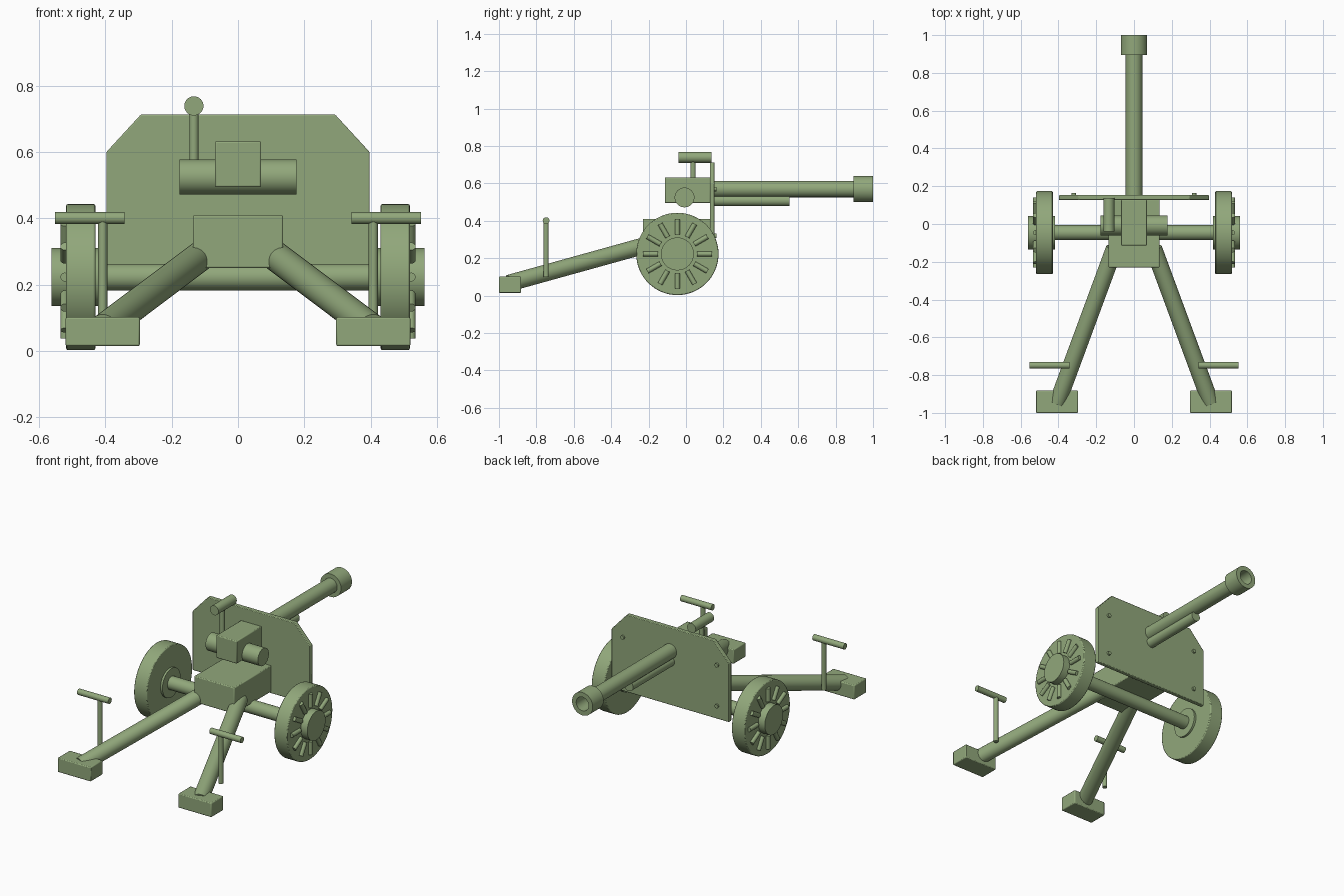
import bpy, bmesh, math
from mathutils import Vector

if "Cube" in bpy.data.objects:
    bpy.data.objects.remove(bpy.data.objects["Cube"])

green = bpy.data.materials.new("olive green")
green.diffuse_color = (0.285, 0.39, 0.198, 1)
green.use_nodes = True
green.node_tree.nodes["Principled BSDF"].inputs["Base Color"].default_value = green.diffuse_color


def finish(name, bm, bevel=0.0):
    bmesh.ops.recalc_face_normals(bm, faces=bm.faces)
    me = bpy.data.meshes.new(name)
    bm.to_mesh(me)
    bm.free()
    me.materials.append(green)
    ob = bpy.data.objects.new(name, me)
    bpy.context.collection.objects.link(ob)
    if bevel:
        mod = ob.modifiers.new("bevel", 'BEVEL')
        mod.width = bevel
        mod.segments = 2
        mod.limit_method = 'ANGLE'
    return ob


def box(name, lo, hi, bevel=0.005):
    bm = bmesh.new()
    bmesh.ops.create_cube(bm, size=1)
    for v in bm.verts:
        v.co = Vector([(a + b) / 2 + c * (b - a) for a, b, c in zip(lo, hi, v.co)])
    return finish(name, bm, bevel)


def add_rod(bm, a, b, r, n=32):
    a, b = Vector(a), Vector(b)
    res = bmesh.ops.create_cone(bm, cap_ends=True, segments=n, radius1=r,
                                radius2=r, depth=(b - a).length)
    rot = (b - a).to_track_quat('Z', 'Y')
    for v in res['verts']:
        v.co = rot @ v.co + (a + b) / 2


def rod(name, a, b, r, n=32, bevel=0.0):
    bm = bmesh.new()
    add_rod(bm, a, b, r, n)
    return finish(name, bm, bevel)


def lathe_y(name, profile, z, n=40):
    """Spin (radius, y) points around a lengthwise axis at height z."""
    bm = bmesh.new()
    verts = [bm.verts.new((r, y, z)) for r, y in profile]
    edges = [bm.edges.new(p) for p in zip(verts, verts[1:])]
    bmesh.ops.spin(bm, geom=verts + edges, cent=(0, 0, z), axis=(0, 1, 0),
                   angle=2 * math.pi, steps=n)
    bmesh.ops.remove_doubles(bm, verts=bm.verts, dist=1e-5)
    return finish(name, bm)


# Gun body: carriage, breech, trunnion
box("carriage", (-0.136, -0.23, 0.25), (0.136, 0.13, 0.41))
box("breech", (-0.07, -0.113, 0.494), (0.07, 0.13, 0.632))
rod("trunnion", (-0.177, -0.008, 0.525), (0.177, -0.008, 0.525), 0.053)

# Barrel with hollow muzzle, recoil cylinder below
lathe_y("barrel", [(0, 0.12), (0.044, 0.12), (0.044, 0.895), (0.07, 0.895),
                   (0.07, 1.0), (0.042, 1.0), (0.042, 0.9), (0, 0.9)], 0.57)
rod("recoil_cylinder", (0, 0.13, 0.508), (0, 0.553, 0.508), 0.03)

# Sight
rod("sight_post", (-0.133, 0.038, 0.53), (-0.133, 0.038, 0.735), 0.014, 20)
rod("sight_tube", (-0.133, -0.04, 0.739), (-0.133, 0.137, 0.739), 0.029)

# Shield plate with clipped top corners
bm = bmesh.new()
outline = [(-0.397, 0.24), (0.397, 0.24), (0.397, 0.60), (0.293, 0.713),
           (-0.293, 0.713), (-0.397, 0.60)]
face = bm.faces.new([bm.verts.new((x, 0.127, z)) for x, z in outline])
ext = bmesh.ops.extrude_face_region(bm, geom=[face])
for v in ext['geom']:
    if isinstance(v, bmesh.types.BMVert):
        v.co.y = 0.153
finish("shield", bm, 0.004)

# Shield bolts
bm = bmesh.new()
for x in (-0.318, 0.318):
    for z in (0.32, 0.57):
        add_rod(bm, (x, 0.14, z), (x, 0.163, z), 0.012, 16)
finish("shield_bolts", bm)

# Axle
WY, WZ = -0.046, 0.223
rod("axle", (-0.45, WY, WZ), (0.45, WY, WZ), 0.04)

for side, s in (("left", -1), ("right", 1)):
    # Wheel, hub and raised spokes
    rod(side + "_wheel", (s * 0.43, WY, WZ), (s * 0.518, WY, WZ), 0.22, 64, 0.005)
    rod(side + "_hub", (s * 0.417, WY, WZ), (s * 0.562, WY, WZ), 0.088, 40)
    bm = bmesh.new()
    for i in range(12):
        a = i * math.pi / 6
        d = Vector((0, math.cos(a), math.sin(a)))
        c = Vector((s * 0.522, WY, WZ))
        add_rod(bm, c + d * 0.104, c + d * 0.185, 0.0135, 16)
    finish(side + "_wheel_spokes", bm)

    # Trail leg, foot and lifting handle
    rod(side + "_trail_leg", (s * 0.104, -0.13, 0.293), (s * 0.405, -0.945, 0.067), 0.045)
    box(side + "_foot", (s * 0.408 - 0.112, -1.0, 0.015), (s * 0.408 + 0.112, -0.882, 0.102))
    rod(side + "_handle_post", (s * 0.408, -0.748, 0.10), (s * 0.408, -0.748, 0.40), 0.014, 20)
    rod(side + "_handle_bar", (s * 0.342, -0.748, 0.401), (s * 0.552, -0.748, 0.401), 0.018, 24)

# Smooth curved sides, keep hard edges
for ob in bpy.context.collection.objects:
    ob.select_set(True)
    bpy.context.view_layer.objects.active = ob
bpy.ops.object.shade_smooth_by_angle(angle=math.radians(35))
